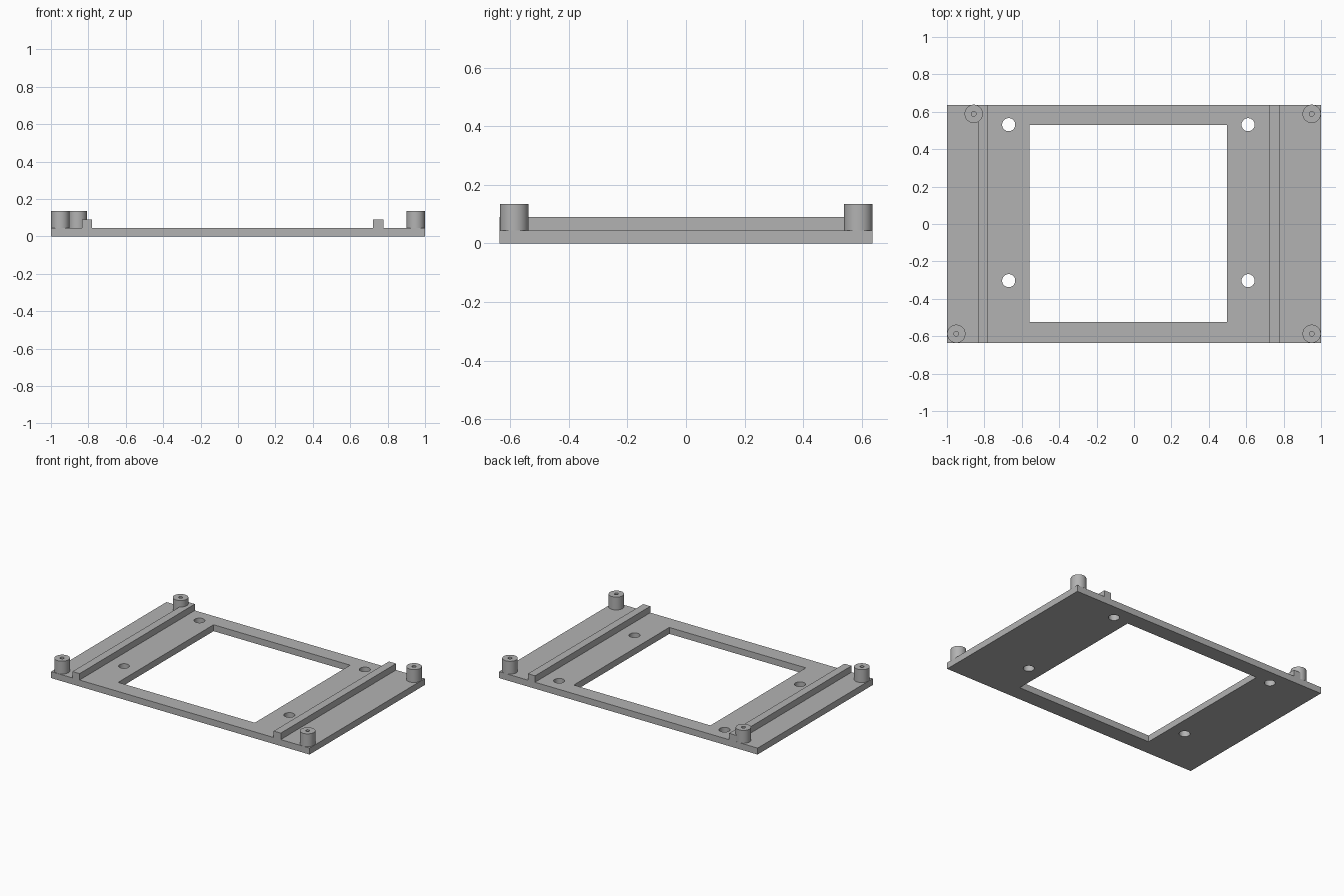
import bpy
import math

cube = bpy.data.objects.get("Cube")
if cube:
    bpy.data.objects.remove(cube, do_unlink=True)

PLATE_TOP = 0.045
RAIL_TOP = 0.09
POST_TOP = 0.135
HALF_DEPTH = 0.637

grey = bpy.data.materials.new("plain grey")
grey.use_nodes = True
colour = (0.45, 0.45, 0.45, 1)
grey.diffuse_color = colour
grey.node_tree.nodes["Principled BSDF"].inputs["Base Color"].default_value = colour


def finish(obj, name):
    obj.name = name
    obj.data.materials.append(grey)
    return obj


def box(name, x0, x1, y0, y1, z0, z1):
    bpy.ops.mesh.primitive_cube_add(
        size=1, location=((x0 + x1) / 2, (y0 + y1) / 2, (z0 + z1) / 2))
    obj = bpy.context.object
    obj.scale = (x1 - x0, y1 - y0, z1 - z0)
    bpy.ops.object.transform_apply(location=False, rotation=False, scale=True)
    return finish(obj, name)


def cylinder(name, x, y, radius, z0, z1, sides=48):
    bpy.ops.mesh.primitive_cylinder_add(
        vertices=sides, radius=radius, depth=z1 - z0, location=(x, y, (z0 + z1) / 2))
    return finish(bpy.context.object, name)


def cut(target, cutter):
    mod = target.modifiers.new("cut", "BOOLEAN")
    mod.operation = "DIFFERENCE"
    mod.solver = "EXACT"
    mod.object = cutter
    bpy.context.view_layer.objects.active = target
    bpy.ops.object.modifier_apply(modifier=mod.name)
    bpy.data.objects.remove(cutter, do_unlink=True)


def smooth(obj):
    bpy.ops.object.select_all(action="DESELECT")
    obj.select_set(True)
    bpy.context.view_layer.objects.active = obj
    bpy.ops.object.shade_smooth_by_angle(angle=math.radians(30))


# Base plate with its window and four mounting holes
plate = box("base_plate", -1, 1, -HALF_DEPTH, HALF_DEPTH, 0, PLATE_TOP)
cut(plate, box("window_cutter", -0.56, 0.497, -0.525, 0.53, -0.1, 0.2))
for x in (-0.67, 0.61):
    for y in (-0.303, 0.531):
        cut(plate, cylinder("hole_cutter", x, y, 0.035, -0.1, 0.2))
smooth(plate)

# Two rails running front to back
for name, x in (("right_rail", -0.835), ("left_rail", 0.722)):
    box(name, x, x + 0.055, -HALF_DEPTH, HALF_DEPTH, PLATE_TOP, RAIL_TOP)

# Corner posts, each with a blind pilot hole
posts = {
    "back_right_post": (-0.857, 0.589),
    "back_left_post": (0.95, 0.589),
    "front_right_post": (-0.95, -0.587),
    "front_left_post": (0.95, -0.587),
}
for name, (x, y) in posts.items():
    post = cylinder(name, x, y, 0.049, PLATE_TOP, POST_TOP)
    cut(post, cylinder("pilot_cutter", x, y, 0.013, PLATE_TOP - 0.02, POST_TOP + 0.02, 24))
    smooth(post)
